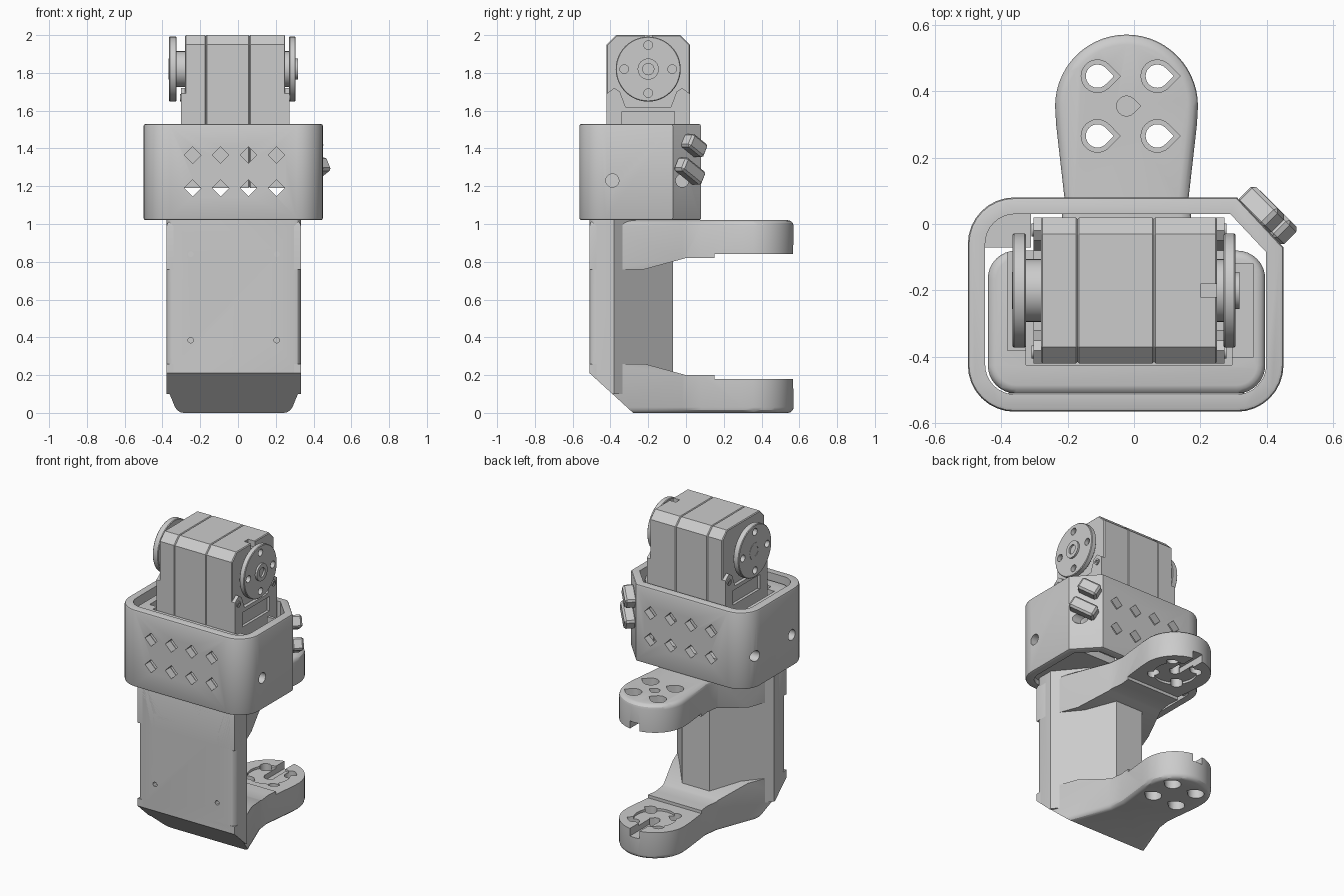
import bpy, bmesh
from math import sin, cos, pi, radians
from mathutils import Vector, Matrix

default = bpy.data.objects.get("Cube")
if default:
    bpy.data.objects.remove(default)

grey = bpy.data.materials.new("plastic grey")
grey.use_nodes = True
COLOUR = (0.6, 0.6, 0.6, 1)
grey.diffuse_color = COLOUR
grey.node_tree.nodes["Principled BSDF"].inputs["Base Color"].default_value = COLOUR

parts, cutters = [], []
CX = -0.0225  # centre line of the bracket


def prism(name, pts, lo, hi, axis="z", keep=True):
    """Extrude a 2D outline along an axis."""
    place = {"x": lambda u, v, w: (w, u, v),
             "y": lambda u, v, w: (u, w, v),
             "z": lambda u, v, w: (u, v, w)}[axis]
    bm = bmesh.new()
    rings = [[bm.verts.new(place(u, v, w)) for u, v in pts] for w in (lo, hi)]
    n = len(pts)
    for ring in rings:
        bm.faces.new(ring)
    for i in range(n):
        j = (i + 1) % n
        bm.faces.new((rings[0][i], rings[0][j], rings[1][j], rings[1][i]))
    bmesh.ops.recalc_face_normals(bm, faces=bm.faces)
    mesh = bpy.data.meshes.new(name)
    bm.to_mesh(mesh)
    bm.free()
    ob = bpy.data.objects.new(name, mesh)
    bpy.context.collection.objects.link(ob)
    (parts if keep else cutters).append(ob)
    ob.hide_render = not keep
    return ob


def rect(u0, u1, v0, v1):
    return [(u0, v0), (u1, v0), (u1, v1), (u0, v1)]


def arc(u, v, r, a0=0, a1=360, n=32):
    full = a1 - a0 == 360
    steps = n if full else n + 1
    return [(u + r * cos(radians(a0 + (a1 - a0) * i / n)),
             v + r * sin(radians(a0 + (a1 - a0) * i / n))) for i in range(steps)]


def teardrop(u, v, r):
    return arc(u, v, r, 45, 315, 18) + [(u + r * 1.41, v)]


def round_rect(u0, u1, v0, v1, r, chamfer=None):
    """Rounded rectangle, optionally with its far corner cut straight."""
    far = chamfer or arc(u1 - r, v1 - r, r, 0, 90, 8)
    return (arc(u0 + r, v0 + r, r, 180, 270, 8) + arc(u1 - r, v0 + r, r, 270, 360, 8)
            + far + arc(u0 + r, v1 - r, r, 90, 180, 8))


def bevel(ob, width, test, segments=3):
    bm = bmesh.new()
    bm.from_mesh(ob.data)
    edges = [e for e in bm.edges if test(e.verts[0].co, e.verts[1].co)]
    bmesh.ops.bevel(bm, geom=edges, offset=width, segments=segments, profile=0.5, affect="EDGES")
    bm.to_mesh(ob.data)
    bm.free()


def slice_off(ob, point, normal):
    bm = bmesh.new()
    bm.from_mesh(ob.data)
    geom = bm.verts[:] + bm.edges[:] + bm.faces[:]
    bmesh.ops.bisect_plane(bm, geom=geom, plane_co=point, plane_no=normal, clear_outer=True)
    bmesh.ops.holes_fill(bm, edges=[e for e in bm.edges if e.is_boundary])
    bmesh.ops.recalc_face_normals(bm, faces=bm.faces)
    bm.to_mesh(ob.data)
    bm.free()


def cut(ob, *tools):
    bpy.context.view_layer.objects.active = ob
    for tool in tools:
        mod = ob.modifiers.new("cut", "BOOLEAN")
        mod.operation, mod.solver, mod.object = "DIFFERENCE", "EXACT", tool
        bpy.ops.object.modifier_apply(modifier=mod.name)


def tool(pts, lo, hi, axis="z"):
    return prism("cutter", pts, lo, hi, axis, keep=False)


# Column: wide front, tapering to a narrow rib at the back
column = prism("column", [(CX + x, y) for x, y in [
    (-0.355, -0.51), (0.355, -0.51), (0.355, -0.38), (0.1, -0.07), (-0.1, -0.07), (-0.355, -0.38)]], 0.1, 1.1)
bevel(column, 0.035, lambda a, b: abs(a.z - b.z) > 0.5 and a.y < -0.5)
slice_off(column, (0, -0.51, 0.21), (0, -0.21, -0.23))
cut(column, *[tool(arc(x, z, 0.015, n=12), -0.6, -0.46, "y") for x in (-0.25, 0.205) for z in (0.385, 0.84)])

# Gripping arms: same outline, mirrored top and bottom
half = [(0.355, -0.51), (0.355, -0.43), (0.2, -0.02), (0.187, 0.08), (0.212, 0.3)]
outline = ([(CX + x, y) for x, y in half] + arc(CX, 0.355, 0.215, 0, 180, 28)
           + [(CX - x, y) for x, y in reversed(half)])
step = [(-0.22, 0.26), (0, 0.2), (0.15, 0.2), (0.15, 0.18), (0.8, 0.18), (0.8, 0.5), (-0.22, 0.5)]
for name in ("lower_arm", "upper_arm"):
    arm = prism(name, outline, 0, 0.26)
    bevel(arm, 0.03, lambda a, b: a.z < 0.01 and b.z < 0.01)
    cut(arm, tool(step, -1, 1, "x"),
        tool(arc(CX, 0.355, 0.13), 0.165, 0.3),
        tool(rect(CX - 0.035, CX + 0.035, 0.355, 0.7), 0.13, 0.3),
        tool(teardrop(CX, 0.355, 0.03), 0.02 if name == "lower_arm" else -0.1, 0.3))
    for x in (-0.11, 0.07):
        for y in (0.265, 0.445):
            cut(arm, tool(teardrop(x, y, 0.035), -0.1, 0.3), tool(teardrop(x, y, 0.049), -0.1, 0.1))
    if name == "lower_arm":
        slice_off(arm, (0, -0.51, 0.21), (0, -0.21, -0.23))
    else:
        arm.data.transform(Matrix.Translation((0, 0, 1.02)) @ Matrix.Scale(-1, 4, (0, 0, 1)))
        arm.data.flip_normals()

# Shared diamond vents and screw holes
diamonds = [tool([(x - 0.044, z), (x, z - 0.044), (x + 0.044, z), (x, z + 0.044)], -0.7, 0.2, "y")
            for x in (-0.24, -0.092, 0.056, 0.204) for z in (1.19, 1.365)]
screw_holes = [tool(arc(y, 1.23, 0.035, n=20), -0.6, 0.6, "x") for y in (-0.39, -0.02)]

# Motor cradle inside the collar
cradle = prism("motor_cradle", round_rect(-0.44, 0.395, -0.51, -0.08, 0.085), 1.05, 1.49)
bevel(cradle, 0.025, lambda a, b: a.z > 1.48 and b.z > 1.48)
cut(cradle, tool(rect(-0.325, 0.295, -0.425, 0.3), 1.1, 1.7),
    tool(rect(0.2, 0.36, -0.4, -0.12), 1.44, 1.7), tool(rect(-0.38, -0.2, -0.38, -0.03), 1.44, 1.7), *diamonds)

# Collar: rounded ring with one straight-cut corner
collar = prism("collar", round_rect(-0.5, 0.45, -0.565, 0.08, 0.14, [(0.45, -0.07), (0.31, 0.08)]), 1.02, 1.53)
bevel(collar, 0.012, lambda a, b: abs(a.z - b.z) < 0.01, 2)
inner = tool(round_rect(-0.448, 0.398, -0.513, 0.03, 0.09, [(0.398, -0.085), (0.29, 0.03)]), 0.9, 1.7)
cut(collar, inner, *diamonds, *screw_holes)
web = prism("collar_corner_web", [(-0.46, -0.07), (-0.31, -0.07), (-0.31, 0.04), (-0.4, 0.04), (-0.46, -0.02)], 1.03, 1.4)
cut(web, *screw_holes)

# Two tilted clips on the cut corner
along, out = Vector((1, -1, 0)).normalized(), Vector((1, 1, 0)).normalized()
for name, centre, length in (("upper_clip", (0.385, 0.045, 1.415), 0.13), ("lower_clip", (0.41, 0.022, 1.28), 0.17)):
    clip = prism(name, rect(-length / 2, length / 2, -0.04, 0.04), -0.04, 0.035, "y")
    bevel(clip, 0.012, lambda a, b: True, 1)
    frame = Matrix((along, out, (0, 0, 1))).transposed().to_4x4()
    turn = Matrix.Rotation(radians(-30), 4, "Y")
    clip.data.transform(Matrix.Translation(centre) @ frame @ turn)
    if frame.determinant() < 0:
        clip.data.flip_normals()

# Motor case: three slabs with fine seams
YC, ZC = -0.2, 1.82
case = [(-0.42, 1.19), (0.02, 1.19), (0.02, 1.95), (-0.03, 2), (-0.37, 2), (-0.42, 1.95)]
for name, x0, x1 in (("motor_left_shell", 0.06, 0.25), ("motor_middle", -0.17, 0.06), ("motor_right_shell", -0.28, -0.17)):
    shell = prism(name, case, x0, x1, "x")
    bevel(shell, 0.005, lambda a, b: abs(a.x - b.x) < 0.001, 1)
    if x1 > 0.2:
        cut(shell, tool(rect(0.2, 0.3, -0.22, -0.18), 1.96, 2.1))

# Side frames, bosses and horns on both ends of the motor
frame_shape = [(-0.42, 1.19), (0.02, 1.19), (0.02, 1.69), (-0.02, 1.72), (-0.05, 1.7), (-0.08, 1.62),
               (-0.32, 1.62), (-0.35, 1.7), (-0.38, 1.72), (-0.42, 1.69)]
for side, x, s, disc0, disc1 in (("left", 0.25, 1, 0.27, 0.305), ("right", -0.28, -1, -0.325, -0.365)):
    plate = prism(side + "_side_frame", frame_shape, x - s * 0.01, x + s * 0.022, "x")
    cut(plate, tool(rect(-0.34, -0.06, 1.5, 1.595), x + s * 0.004, x + s * 0.1, "x"))
    for y in (-0.385, -0.018):
        boss = prism(side + "_frame_screw", arc(y, 1.668, 0.02, n=16), x, x + s * 0.028, "x")
        cut(boss, tool(arc(y, 1.668, 0.01, n=12), x + s * 0.02, x + s * 0.1, "x"))
    prism(side + "_horn_shaft", arc(YC, ZC, 0.095), x - s * 0.01, disc0, "x")
    horn = prism(side + "_horn", arc(YC, ZC, 0.172, n=48), disc0, disc1, "x")
    bevel(horn, 0.004, lambda a, b: abs(a.x - b.x) < 0.001, 1)
    for i in range(4):
        a = i * pi / 2
        hole = arc(YC + 0.127 * cos(a), ZC + 0.127 * sin(a), 0.023, n=16)
        cut(horn, tool(hole, disc0 + s * 0.008, disc1 + s * 0.1, "x"))
    hub = prism(side + "_horn_hub", arc(YC, ZC, 0.056), disc0, disc1 + s * (0.012 if s > 0 else 0.002), "x")
    cut(hub, tool(arc(YC, ZC, 0.03, n=20), disc1 - s * 0.015, disc1 + s * 0.1, "x"))

# Remove cutters, colour and shade
for ob in cutters:
    bpy.data.objects.remove(ob)
bpy.ops.object.select_all(action="DESELECT")
for ob in parts:
    ob.data.materials.clear()
    ob.data.materials.append(grey)
    ob.select_set(True)
bpy.context.view_layer.objects.active = parts[0]
bpy.ops.object.shade_smooth_by_angle(angle=radians(30))
